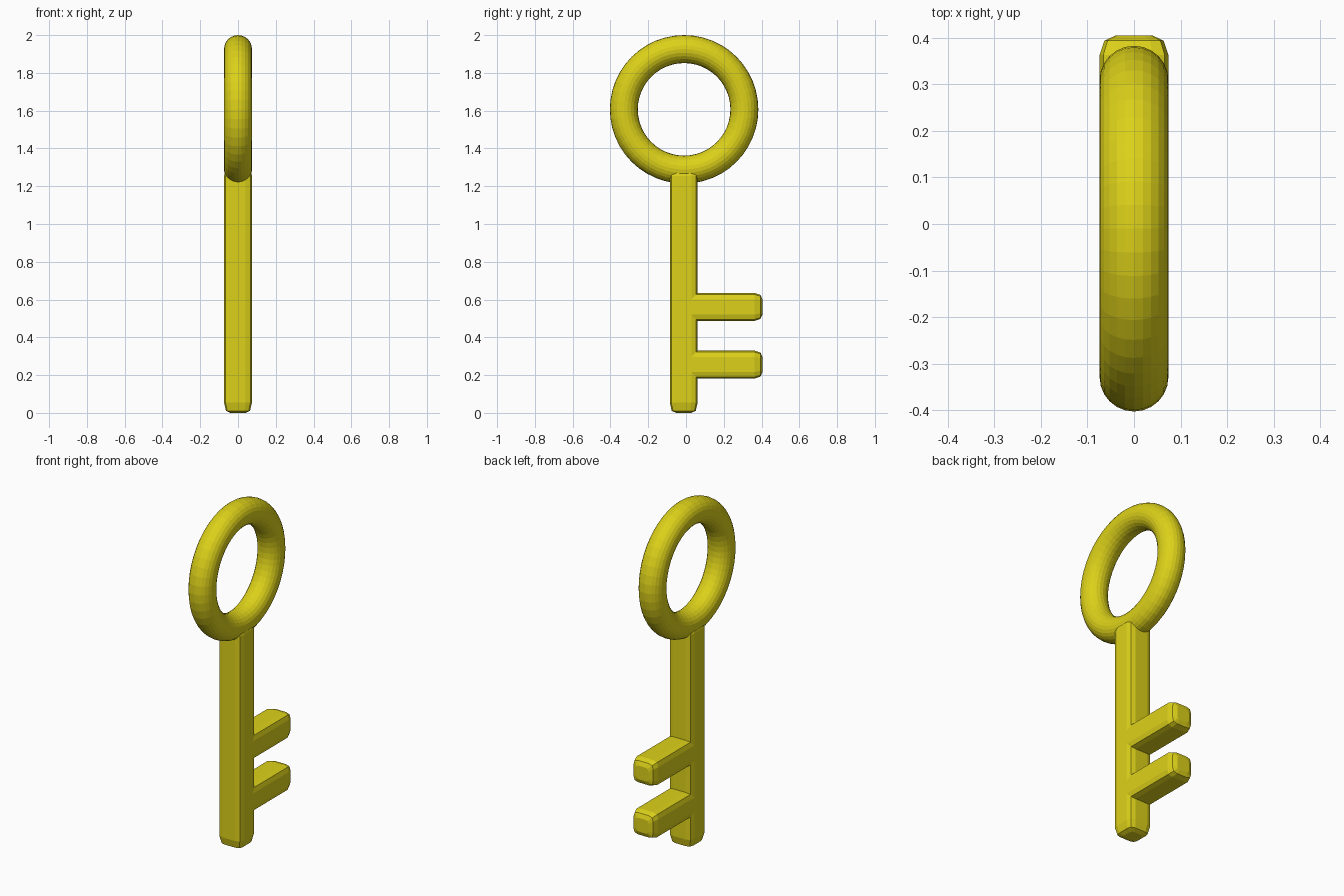
import bpy, bmesh
from mathutils import Vector

if "Cube" in bpy.data.objects:
    bpy.data.objects.remove(bpy.data.objects["Cube"])

gold = bpy.data.materials.new("gold")
gold.diffuse_color = (0.72, 0.64, 0.01, 1)
gold.use_nodes = True
gold.node_tree.nodes["Principled BSDF"].inputs["Base Color"].default_value = gold.diffuse_color

# Rounded square section: three points per corner
R, C, F = 0.074, 0.066, 0.04
corner = [(R, F), (C, C), (F, R)]
section = []
for i in range(4):
    section += corner
    corner = [(-b, a) for a, b in corner]


def bar(name, start, end, axis, centre, cap):
    """Rounded square bar along axis, with domed ends."""
    bm = bmesh.new()
    stations = [(start, 0.54), (start + 0.011, 0.86), (start + cap, 1),
                (end - cap, 1), (end - 0.011, 0.86), (end, 0.54)]
    rings = []
    for t, s in stations:
        ring = []
        for a, b in section:
            a, b = a * s, b * s
            p = Vector((a, b, t)) if axis == 'Z' else Vector((a, t, b))
            ring.append(bm.verts.new(p + Vector(centre)))
        rings.append(ring)
    n = len(section)
    for r0, r1 in zip(rings, rings[1:]):
        for i in range(n):
            j = (i + 1) % n
            bm.faces.new((r0[i], r0[j], r1[j], r1[i]))
    bm.faces.new(rings[0])
    bm.faces.new(rings[-1])
    bmesh.ops.recalc_face_normals(bm, faces=bm.faces)
    mesh = bpy.data.meshes.new(name)
    bm.to_mesh(mesh)
    bm.free()
    mesh.materials.append(gold)
    obj = bpy.data.objects.new(name, mesh)
    bpy.context.collection.objects.link(obj)
    return obj


# Ring handle
bpy.ops.mesh.primitive_torus_add(
    major_radius=0.319, minor_radius=0.074, major_segments=48, minor_segments=24,
    location=(0, -0.01, 1.607), rotation=(0, 1.570796, 0))
handle = bpy.context.object
handle.name = "ring_handle"
handle.data.materials.append(gold)

# Shaft
bar("shaft", 0.0, 1.31, 'Z', (0, -0.012, 0), 0.055)

# Two teeth
for i, z in enumerate((0.256, 0.561)):
    bar(f"tooth_{i + 1}", -0.03, 0.405, 'Y', (0, 0, z), 0.042)
